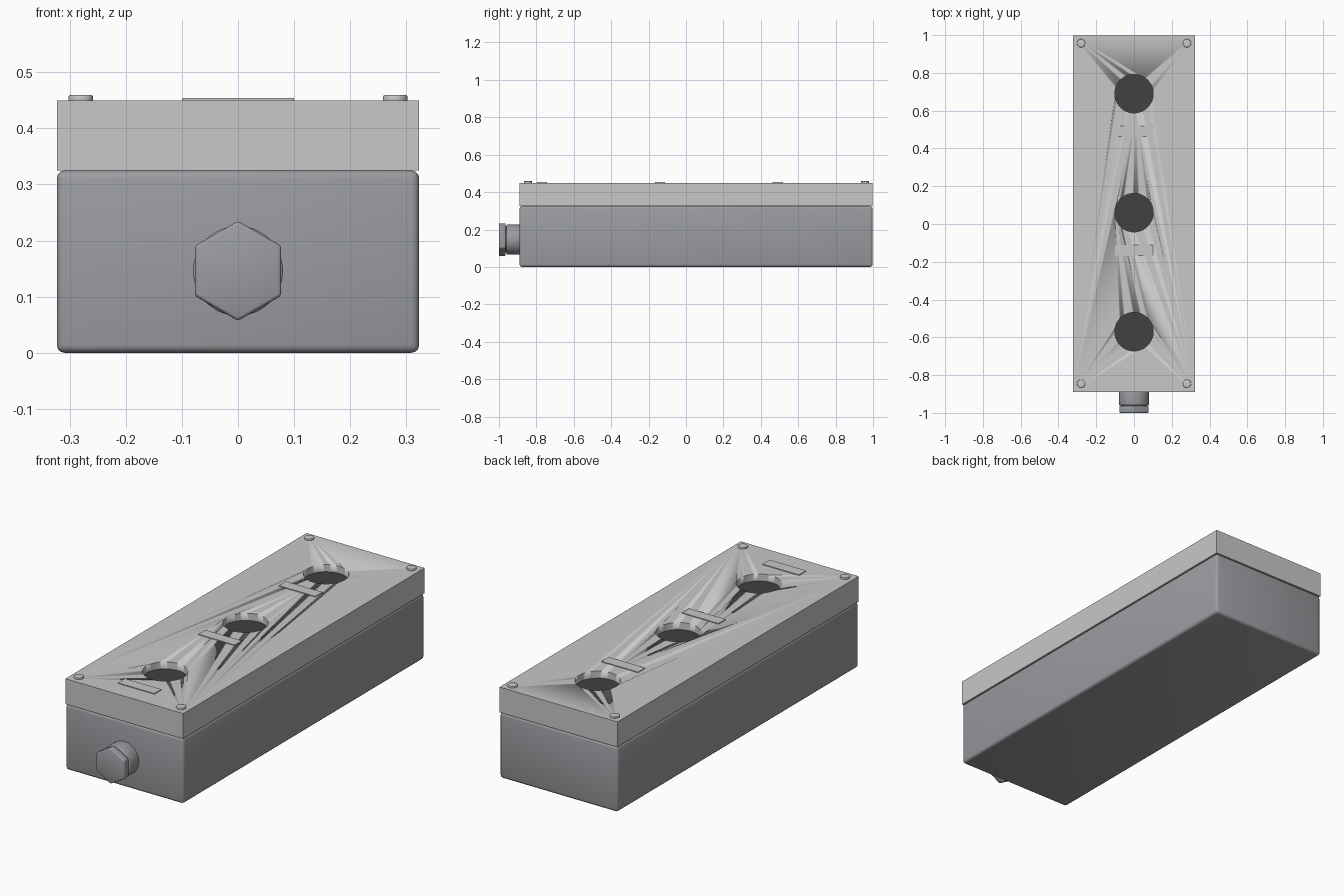
import bpy, math

cube = bpy.data.objects.get("Cube")
if cube:
    bpy.data.objects.remove(cube, do_unlink=True)


def material(name, rgb):
    m = bpy.data.materials.new(name)
    m.use_nodes = True
    m.diffuse_color = (*rgb, 1)
    m.node_tree.nodes["Principled BSDF"].inputs["Base Color"].default_value = (*rgb, 1)
    return m


LIGHT = material("light grey", (0.58, 0.58, 0.565))
MID = material("mid grey", (0.33, 0.335, 0.355))
DARK = material("dark grey", (0.052, 0.052, 0.052))


def finish(ob, name, mat, bevel=0, segments=3):
    ob.name = name
    ob.data.materials.append(mat)
    if bevel:
        mod = ob.modifiers.new("rounded edges", "BEVEL")
        mod.width, mod.segments = bevel, segments
        mod.limit_method, mod.angle_limit = "ANGLE", math.radians(40)
        bpy.ops.object.modifier_apply(modifier=mod.name)
    bpy.ops.object.shade_smooth_by_angle(angle=math.radians(35))
    return ob


def box(name, lo, hi, mat, bevel=0):
    centre = [(a + b) / 2 for a, b in zip(lo, hi)]
    bpy.ops.mesh.primitive_cube_add(size=1, location=centre)
    ob = bpy.context.object
    ob.scale = [b - a for a, b in zip(lo, hi)]
    bpy.ops.object.transform_apply(location=False, rotation=False, scale=True)
    return finish(ob, name, mat, bevel)


def cylinder(name, centre, radius, depth, mat, sides=48, rotation=(0, 0, 0), bevel=0):
    bpy.ops.mesh.primitive_cylinder_add(vertices=sides, radius=radius, depth=depth,
                                        location=centre, rotation=rotation)
    return finish(bpy.context.object, name, mat, bevel)


HALF, FRONT, BACK = 0.323, -0.89, 0.998
SEAM, TOP = 0.325, 0.45
HOLES = (-0.57, 0.06, 0.69)

# Enclosure body and lid
box("enclosure_body", (-HALF, FRONT, 0), (HALF, BACK, SEAM), MID, bevel=0.014)
lid = box("enclosure_lid", (-HALF, FRONT, SEAM), (HALF, BACK, TOP), LIGHT)
lid.data.materials.append(DARK)

# Button recesses, with dark floors
for y in HOLES:
    cutter = cylinder("recess_cutter", (0, y, TOP), 0.102, 0.07, LIGHT, sides=64)
    cutter.hide_render = True
    bpy.context.view_layer.objects.active = lid
    mod = lid.modifiers.new("recess", "BOOLEAN")
    mod.operation, mod.solver, mod.object = "DIFFERENCE", "EXACT", cutter
    bpy.ops.object.modifier_apply(modifier=mod.name)
    bpy.data.objects.remove(cutter, do_unlink=True)
for face in lid.data.polygons:
    z = face.center.z + lid.location.z
    is_floor = face.normal.z > 0.9 and z < TOP - 0.02
    face.material_index = 1 if is_floor else 0

# Label plates in front of each recess
for i, y in enumerate(HOLES):
    box(f"label_plate_{i + 1}", (-0.1, y - 0.227, TOP - 0.002),
        (0.1, y - 0.172, TOP + 0.004), LIGHT)

# Corner screws
for side, x in (("right", -0.28), ("left", 0.28)):
    for end, y in (("front", -0.845), ("back", 0.957)):
        cylinder(f"screw_{end}_{side}", (x, y, TOP + 0.002), 0.022, 0.014,
                 LIGHT, sides=32, bevel=0.003)

# Cable gland on the front face
facing = (math.pi / 2, 0, 0)
cylinder("gland_collar", (0, -0.922, 0.146), 0.08, 0.076, MID, rotation=facing, bevel=0.005)
cylinder("gland_neck", (0, -0.962, 0.146), 0.07, 0.02, MID, rotation=facing)
cylinder("gland_hex_cap", (0, -0.982, 0.146), 0.089, 0.036, MID, sides=6,
         rotation=facing, bevel=0.006)
